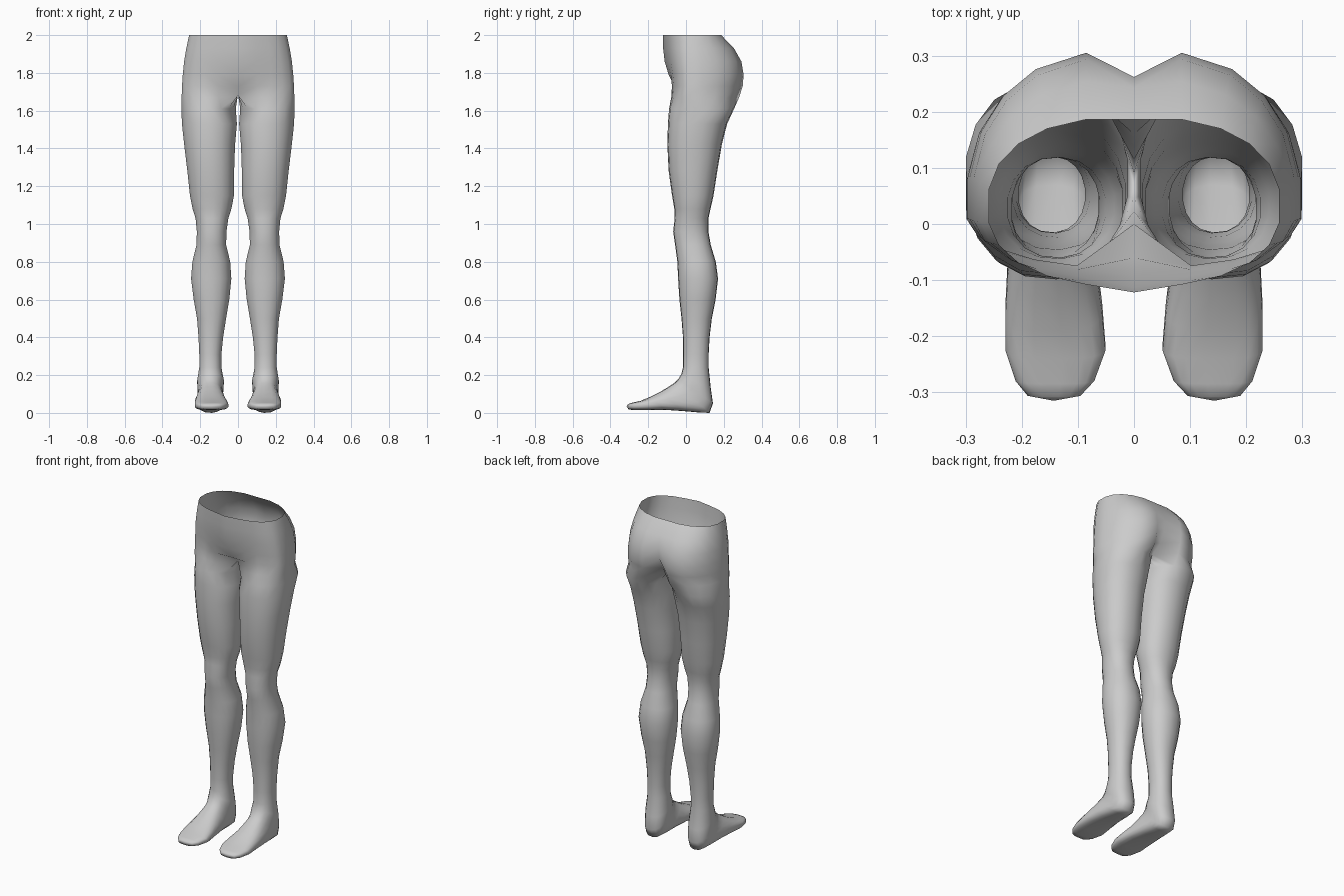
import bpy, bmesh
from math import sin, cos, radians

N, SEAM = 18, 11   # points per ring; 0 = front seam, SEAM = back seam, rest = inner thigh


def sp(v, p):
    return abs(v) ** p * (1 if v >= 0 else -1)


def leg_ring(x0, x1, yf, zf, yb, zb, p=0.92):
    """Tilted rounded ring from a front point to a back point, between x0 and x1."""
    pts = []
    for i in range(N):
        a = -115 + 230 * i / SEAM if i <= SEAM else 115 + 130 * (i - SEAM) / (N - SEAM)
        c, s = sp(cos(radians(a)), p), sp(sin(radians(a)), p)
        t = (s + 1) / 2
        pts.append(((x0 + x1) / 2 + c * (x1 - x0) / 2, yf + (yb - yf) * t, zf + (zb - zf) * t))
    return pts


def hip_ring(z, rx, yf, yb, seam_f, seam_b, zs, cleft_x=0.022):
    """Half pelvis outline; the inner points lie on the mirror plane."""
    cy, pts = 0.03, []
    for i in range(SEAM + 1):
        a = radians(-90 + 180 * i / SEAM)
        r = (yb - cy) if a > 0 else (cy - yf)
        p = 0.85
        pts.append([rx * sp(cos(a), p), cy + r * sp(sin(a), p), z])
    pts[0] = [0, seam_f, zs]
    pts[SEAM - 1][0] = min(pts[SEAM - 1][0], 0.085)
    pts[SEAM] = [0, seam_b, zs]
    for i in range(SEAM + 1, N):
        t = (i - SEAM) / (N - SEAM)
        pts.append([0, seam_b + (seam_f - seam_b) * t, zs + 0.01 * sin(t * 3.1416)])
    return pts


# leg sections from the toes up: inner x, outer x, front y z, back y z, squareness
foot = [
    (0.095, 0.19, -0.308, 0.046, -0.303, 0.018, 0.7),
    (0.070, 0.212, -0.285, 0.054, -0.27, 0.014, 0.7),
    (0.050, 0.230, -0.24, 0.064, -0.20, 0.014, 0.7),
    (0.056, 0.230, -0.19, 0.085, -0.11, 0.016, 0.72),
    (0.066, 0.226, -0.135, 0.112, -0.02, 0.010, 0.75),
    (0.074, 0.218, -0.09, 0.140, 0.07, 0.002, 0.75),
    (0.080, 0.212, -0.06, 0.160, 0.125, 0.000, 0.75),
    (0.078, 0.214, -0.042, 0.178, 0.143, 0.050, 0.85),
    (0.074, 0.217, -0.025, 0.205, 0.132, 0.125, 0.92),
]
# inner x, outer x, front y, back y, z
limb = [
    (0.087, 0.206, -0.016, 0.120, 0.24), (0.087, 0.206, -0.015, 0.120, 0.31),
    (0.078, 0.210, -0.016, 0.125, 0.40), (0.062, 0.218, -0.024, 0.137, 0.50),
    (0.045, 0.236, -0.035, 0.157, 0.60), (0.034, 0.250, -0.042, 0.170, 0.71),
    (0.040, 0.243, -0.046, 0.158, 0.80), (0.062, 0.221, -0.058, 0.131, 0.89),
    (0.060, 0.219, -0.068, 0.119, 0.96), (0.050, 0.226, -0.060, 0.119, 1.03),
    (0.034, 0.242, -0.062, 0.130, 1.08), (0.020, 0.256, -0.074, 0.146, 1.15),
    (0.019, 0.270, -0.092, 0.166, 1.28), (0.014, 0.287, -0.099, 0.190, 1.42),
    (0.004, 0.299, -0.096, 0.218, 1.53), (0.010, 0.302, -0.090, 0.255, 1.61),
]
# pelvis: z, half width, front y, cheek y, front seam y, back seam y, seam z
hips = [
    (1.67, 0.301, -0.082, 0.290, 0.00, 0.16, 1.68),
    (1.73, 0.299, -0.078, 0.310, -0.06, 0.225, 1.725),
    (1.79, 0.295, -0.085, 0.315, -0.092, 0.258, 1.79),
    (1.86, 0.288, -0.098, 0.303, -0.113, 0.262, 1.86),
    (1.93, 0.276, -0.106, 0.262, -0.121, 0.243, 1.93),
    (2.00, 0.261, -0.112, 0.192, -0.122, 0.186, 2.00),
]

rings = [leg_ring(*f) for f in foot]
rings += [leg_ring(x0, x1, yf, z, yb, z) for x0, x1, yf, yb, z in limb]
first_hip = len(rings)
rings += [hip_ring(*h) for h in hips]

# skin the rings, leaving the mirror plane of the pelvis open
bm = bmesh.new()
vs = [[bm.verts.new(p) for p in r] for r in rings]
for k in range(len(vs) - 1):
    for i in range(N):
        if k >= first_hip and i >= SEAM:
            continue
        j = (i + 1) % N
        bm.faces.new((vs[k][i], vs[k][j], vs[k + 1][j], vs[k + 1][i]))

# close the toe
tip = bm.verts.new((0.143, -0.315, 0.035))
for i in range(N):
    bm.faces.new((tip, vs[0][(i + 1) % N], vs[0][i]))

bmesh.ops.delete(bm, geom=[v for v in bm.verts if not v.link_faces], context='VERTS')
bmesh.ops.recalc_face_normals(bm, faces=bm.faces[:])
for f in bm.faces:
    f.smooth = True

mesh = bpy.data.meshes.new("legs")
bm.to_mesh(mesh)
bm.free()
legs = bpy.data.objects.new("legs_and_hips", mesh)
bpy.context.collection.objects.link(legs)

# second leg
m = legs.modifiers.new("mirror", 'MIRROR')
m.use_axis[0] = True
m.use_mirror_merge = True
m.merge_threshold = 0.001
